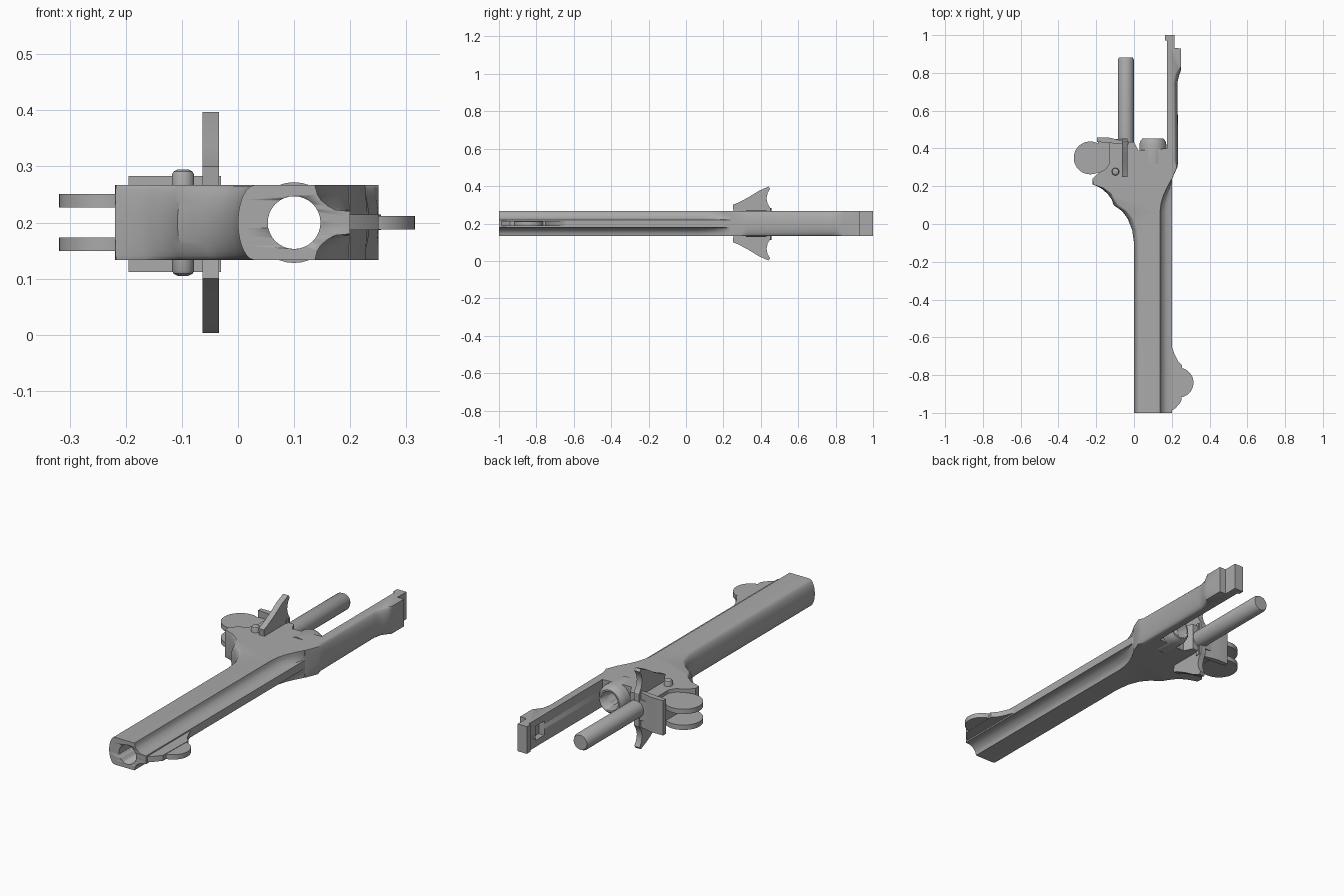
import bpy, bmesh, math
from mathutils import Matrix, Vector

cube = bpy.data.objects.get("Cube")
if cube:
    bpy.data.objects.remove(cube)

steel = bpy.data.materials.new("grey steel")
steel.use_nodes = True
grey = (0.4, 0.4, 0.4, 1)
steel.diffuse_color = grey
steel.node_tree.nodes["Principled BSDF"].inputs["Base Color"].default_value = grey

MID, HALF = 0.2, 0.067
BORE_X, BORE_R = 0.1, 0.047


def finish(name, bm):
    bmesh.ops.recalc_face_normals(bm, faces=bm.faces)
    mesh = bpy.data.meshes.new(name)
    bm.to_mesh(mesh)
    bm.free()
    ob = bpy.data.objects.new(name, mesh)
    bpy.context.collection.objects.link(ob)
    mesh.materials.append(steel)
    bpy.ops.object.select_all(action="DESELECT")
    ob.select_set(True)
    bpy.context.view_layer.objects.active = ob
    bpy.ops.object.shade_smooth_by_angle(angle=math.radians(32))
    return ob


def loft(name, rings):
    """Skin a stack of equal rings and cap both ends."""
    bm = bmesh.new()
    loops = [[bm.verts.new(p) for p in ring] for ring in rings]
    n = len(loops[0])
    for a, b in zip(loops, loops[1:]):
        for i in range(n):
            j = (i + 1) % n
            bm.faces.new((a[i], a[j], b[j], b[i]))
    bm.faces.new(loops[0])
    bm.faces.new(loops[-1])
    return finish(name, bm)


def plate(name, outline, z0, z1):
    return loft(name, [[(x, y, z) for x, y in outline] for z in (z0, z1)])


def turned(name, origin, axis, profile, sides=32):
    """Round part from (distance, radius) pairs along an axis."""
    rot = Vector((0, 0, 1)).rotation_difference(Vector(axis)).to_matrix()
    rings = []
    for d, r in profile:
        ring = []
        for i in range(sides):
            a = math.tau * i / sides
            ring.append(Vector(origin) + rot @ Vector((r * math.cos(a), r * math.sin(a), d)))
        rings.append(ring)
    return loft(name, rings)


def box(name, lo, hi):
    return plate(name, [(lo[0], lo[1]), (hi[0], lo[1]), (hi[0], hi[1]), (lo[0], hi[1])], lo[2], hi[2])


def cut(ob, cutter):
    mod = ob.modifiers.new("cut", "BOOLEAN")
    mod.operation, mod.solver, mod.object = "DIFFERENCE", "EXACT", cutter
    bpy.context.view_layer.objects.active = ob
    bpy.ops.object.modifier_apply(modifier=mod.name)


def convex(h):
    return math.sqrt(max(0, 1 - h * h))


def fluted(h):
    """Thin central rib running into a concave flute."""
    steps = [(0, 1), (0.3, 1), (0.34, 0.57), (0.45, 0.36), (0.6, 0.17), (0.75, 0.07), (1, 0)]
    for (a, fa), (b, fb) in zip(steps, steps[1:]):
        if h <= b:
            return fa + (fb - fa) * (h - a) / (b - a)
    return 0


def slab(name, left, right, left_rule, right_rule):
    """Flat body whose sides, as (y, x at middle, x at face), follow a rule over the height."""
    heights = (0, 0.15, 0.3, 0.34, 0.45, 0.6, 0.75, 0.88, 0.96, 1)
    rings = []
    for h in [-v for v in heights[:0:-1]] + list(heights):
        ring = []
        for side, rule in ((left, left_rule), (right[::-1], right_rule)):
            f = rule(abs(h))
            ring += [(top + (mid - top) * f, y, MID + h * HALF) for y, mid, top in side]
        rings.append(ring)
    return loft(name, rings)


# Barrel and frame
frame_left = [(-1, 0, .03), (-.1, 0, .03), (-.03, -.01, .022), (.03, -.034, .0), (.07, -.065, -.035),
              (.1, -.108, -.08), (.13, -.118, -.1), (.16, -.14, -.122), (.19, -.175, -.16),
              (.21, -.219, -.217), (.24, -.219, -.219), (.27, -.19, -.19), (.29, -.15, -.15),
              (.32, -.13, -.13), (.43, -.13, -.13), (.435, 0, 0), (.39, .022, .022)]
frame_right = [(-1, .2, .137), (.06, .2, .137), (.11, .2, .143), (.15, .2, .155), (.19, .2, .173),
               (.22, .2, .19), (.24, .2, .2), (.32, .2, .2), (.4, .175, .175)]
frame = slab("barrel_and_frame", frame_left, frame_right, convex, fluted)
boss = turned("barrel_rear_boss", (BORE_X, 0, MID), (0, 1, 0),
              [(.32, .072), (.42, .072), (.44, .066), (.453, .055)])
bore = turned("bore_cutter", (BORE_X, 0, MID), (0, 1, 0), [(-1.1, BORE_R), (.6, BORE_R)])
cut(frame, bore)
cut(boss, bore)
bpy.data.objects.remove(bore)

# Side bar with a hooked end and a pocket
bar_left = [(.24, .175, .175), (.97, .175, .175), (.972, .165, .165), (1, .165, .165)]
bar_right = [(.235, .2, .2), (.3, .229, .226), (.33, .234, .212), (.75, .23, .207), (.79, .24, .215),
             (.815, .25, .232), (.835, .25, .25), (.93, .25, .25), (.931, .215, .215), (1, .215, .215)]
bar = slab("side_bar", bar_left, bar_right, convex, convex)
pocket = box("pocket_cutter", (.1, .85, .165), (.205, .92, .235))
cut(bar, pocket)
bpy.data.objects.remove(pocket)

# Front sight rib and disc
plate("front_sight_rib", [(.16, -1), (.18, -1), (.22, -.975), (.25, -.94), (.255, -.75), (.235, -.73),
                          (.215, -.69), (.2, -.65), (.16, -.65)], .187, .214)
turned("front_sight_disc", (.236, -.84, .188), (0, 0, 1), [(0, .079), (.024, .079)], 48)

# Rear rod
turned("rear_rod", (-.043, 0, MID), (0, 1, 0), [(.38, .042), (.87, .042), (.882, .036)])

# Hinge block with two discs
box("hinge_block", (-.19, .26, .15), (-.06, .45, .25))
for name, z in (("upper_disc", .227), ("lower_disc", .149)):
    turned(name, (-.232, .35, z), (0, 0, 1), [(0, .087), (.024, .087)], 48)

# Rear panel
plate("rear_panel", [(-.195, .435), (-.195, .457), (-.13, .457), (-.06, .44), (-.03, .44), (-.03, .42)],
      .112, .283)

# Wings and screws, mirrored above and below
wing = [(.26, .0), (.25, .1), (.28, .112), (.33, .138), (.39, .175), (.44, .197), (.45, .186),
        (.437, .165), (.43, .135), (.437, .105), (.453, .08), (.453, .0)]
for word, s in (("upper", 1), ("lower", -1)):
    loft(word + "_wing", [[(x, y, MID + s * h) for y, h in wing] for x in (-.063, -.034)])
    turned(word + "_screw", (-.098, .277, MID), (0, 0, s),
           [(.05, .02), (.085, .02), (.091, .017), (.095, .009)], 24)
